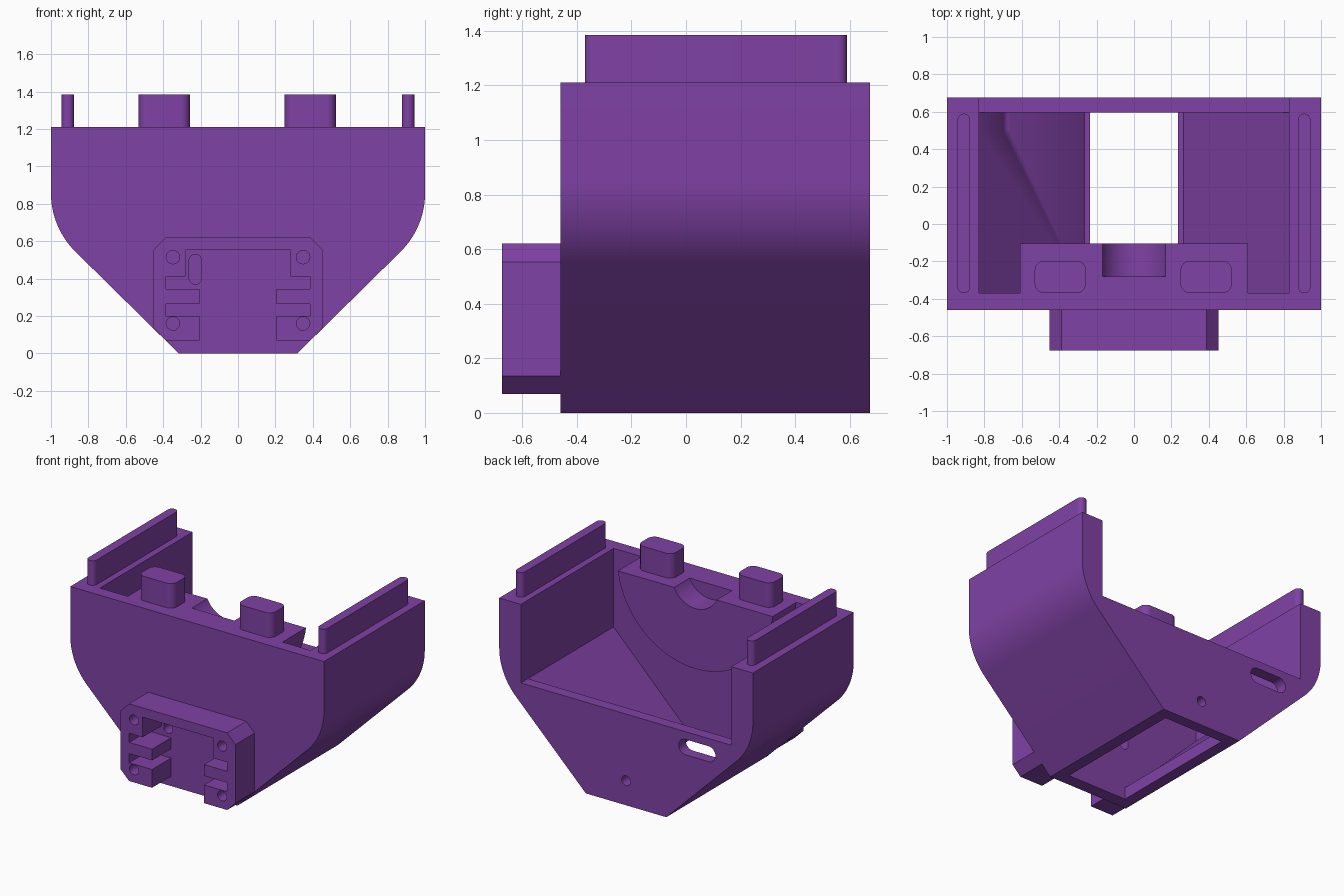
import bpy, bmesh, math

if "Cube" in bpy.data.objects:
    bpy.data.objects.remove(bpy.data.objects["Cube"])

purple = bpy.data.materials.new("purple plastic")
purple.diffuse_color = (0.216, 0.054, 0.376, 1)
purple.use_nodes = True
purple.node_tree.nodes["Principled BSDF"].inputs["Base Color"].default_value = purple.diffuse_color


def prism(name, pts, a, b, axis="Y"):
    """Extrude a closed outline: (x, z) along Y or (x, y) along Z."""
    def place(p, t):
        return (p[0], t, p[1]) if axis == "Y" else (p[0], p[1], t)
    bm = bmesh.new()
    lo = [bm.verts.new(place(p, a)) for p in pts]
    hi = [bm.verts.new(place(p, b)) for p in pts]
    bm.faces.new(lo)
    bm.faces.new(hi[::-1])
    n = len(pts)
    for i in range(n):
        j = (i + 1) % n
        bm.faces.new((lo[i], hi[i], hi[j], lo[j]))
    bmesh.ops.recalc_face_normals(bm, faces=bm.faces)
    me = bpy.data.meshes.new(name)
    bm.to_mesh(me)
    bm.free()
    me.materials.append(purple)
    ob = bpy.data.objects.new(name, me)
    bpy.context.collection.objects.link(ob)
    return ob


def mirrored(half):
    """Complete a right-half outline across x = 0."""
    return half + [(-x, z) for x, z in reversed(half)]


def arc(cx, cz, r, a0, a1, n):
    return [(cx + r * math.cos(math.radians(a0 + (a1 - a0) * i / n)),
             cz + r * math.sin(math.radians(a0 + (a1 - a0) * i / n))) for i in range(n + 1)]


def rounded(cx, cy, w, h, r, n=8):
    """Rounded rectangle outline; r = half the short side gives a slot."""
    pts = []
    for sx, sy, a in ((1, 1, 0), (-1, 1, 90), (-1, -1, 180), (1, -1, 270)):
        for p in arc(cx + sx * (w / 2 - r), cy + sy * (h / 2 - r), r, a, a + 90, n):
            if not pts or math.dist(p, pts[-1]) > 1e-5:
                pts.append(p)
    if math.dist(pts[0], pts[-1]) < 1e-5:
        pts.pop()
    return pts


def boolean(ob, tool, op="DIFFERENCE"):
    m = ob.modifiers.new("bool", "BOOLEAN")
    m.operation, m.solver, m.object = op, "EXACT", tool
    bpy.context.view_layer.objects.active = ob
    bpy.ops.object.modifier_apply(modifier=m.name)
    bpy.data.objects.remove(tool)


def circle(cx, cz, r, n=24):
    return arc(cx, cz, r, 0, 360, n)[:-1]


TOP = 1.21
FRONT, BACK = -0.46, 0.675

# Hopper-shaped shell with rounded shoulders
shell = prism("shell", mirrored([(0.317, 0)] + arc(0.56, 0.857, 0.44, -45, 0, 20) + [(1, TOP)]), FRONT, BACK)

# Tapered cavity with a ledge around the open floor
boolean(shell, prism("cavity", mirrored(
    [(0.235, -0.1), (0.235, 0.085), (0.265, 0.085), (0.83, 0.65), (0.83, 1.4)]), -0.37, 0.595))

# Low back wall
boolean(shell, prism("back_opening", mirrored([(0.83, 0.65), (0.83, 1.4)]), 0.5, 0.8))

# Rounded block behind the front wall, with a bearing notch
AXIS = 1.29
a = math.degrees(math.asin((AXIS - TOP) / 0.615))
boolean(shell, prism("bearing_block", arc(0, AXIS, 0.615, 180 + a, 360 - a, 48), -0.41, -0.105), "UNION")
boolean(shell, prism("bearing_notch", circle(0, AXIS, 0.186, 48), -0.28, 0.0))

# Cable slots and screw hole through the walls
boolean(shell, prism("front_slot", rounded(-0.228, 0.45, 0.068, 0.16, 0.034), -0.6, -0.3))
boolean(shell, prism("back_slot", rounded(-0.56, 0.54, 0.29, 0.11, 0.055), 0.5, 0.8))
boolean(shell, prism("back_hole", circle(0, 0.175, 0.035), 0.5, 0.8))

# Front mounting bracket with chamfered corners and a toothed recess
bracket = prism("front_bracket", mirrored(
    [(0.387, 0.07), (0.452, 0.135), (0.452, 0.553), (0.387, 0.62)]), -0.675, FRONT)
boolean(bracket, prism("recess", mirrored(
    [(0.205, -0.1), (0.205, 0.2), (0.385, 0.2), (0.385, 0.265), (0.205, 0.265), (0.205, 0.345),
     (0.385, 0.345), (0.385, 0.41), (0.28, 0.41), (0.28, 0.553)]), -0.8, -0.3))
for x in (-0.348, 0.348):
    for z in (0.16, 0.515):
        boolean(bracket, prism("screw_hole", circle(x, z, 0.036), -0.8, -0.48))

# Side rails and front pegs on the rim
parts = [shell, bracket]
for side, s in (("left", -1), ("right", 1)):
    parts.append(prism(side + "_rail", rounded(s * 0.91, 0.11, 0.066, 0.96, 0.033), TOP - 0.01, 1.385, "Z"))
    parts.append(prism(side + "_peg", rounded(s * 0.39 - 0.004, -0.283, 0.274, 0.172, 0.05), TOP - 0.01, 1.385, "Z"))

# Smooth curves, crisp edges
for ob in parts:
    bpy.ops.object.select_all(action="DESELECT")
    ob.select_set(True)
    bpy.context.view_layer.objects.active = ob
    bpy.ops.object.shade_smooth_by_angle(angle=math.radians(30))
